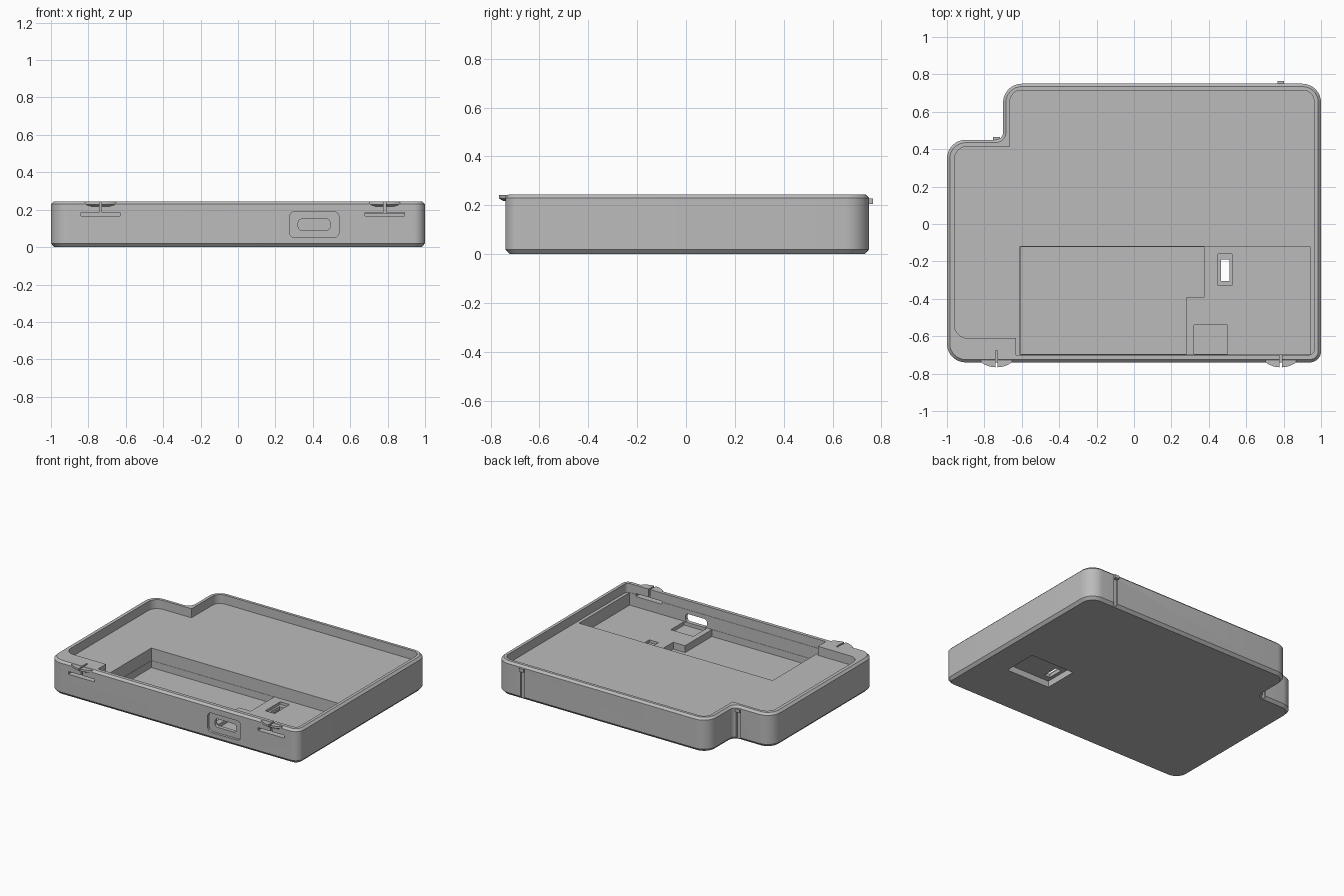
import bpy, bmesh, math
from mathutils import Vector

if "Cube" in bpy.data.objects:
    bpy.data.objects.remove(bpy.data.objects["Cube"])

grey = bpy.data.materials.new("plain grey")
grey.use_nodes = True
grey.diffuse_color = (0.5, 0.5, 0.5, 1)
grey.node_tree.nodes["Principled BSDF"].inputs["Base Color"].default_value = (0.5, 0.5, 0.5, 1)


def outline(corners, inset=0.0, steps=8):
    """Counter-clockwise corners (x, y, radius) to a rounded, inset loop."""
    pts = []
    for i, (x, y, r) in enumerate(corners):
        p = Vector((x, y))
        a = (p - Vector(corners[i - 1][:2])).normalized()
        b = (Vector(corners[(i + 1) % len(corners)][:2]) - p).normalized()
        convex = a.x * b.y - a.y * b.x > 0
        p += inset * (Vector((-a.y, a.x)) + Vector((-b.y, b.x)))
        if r == 0:
            pts.append(p)
            continue
        r += -inset if convex else inset
        centre = p - a * r + b * r
        for k in range(steps + 1):
            t = math.pi / 2 * k / steps
            pts.append(centre + r * (a * math.sin(t) - b * math.cos(t)))
    return pts


def loft(name, rings, axis="z"):
    """Solid through rings given as (loop, height along axis)."""
    bm = bmesh.new()
    loops = []
    for loop, h in rings:
        loops.append([bm.verts.new((p[0], p[1], h) if axis == "z" else (p[0], h, p[1]))
                      for p in loop])
    for lo, hi in zip(loops, loops[1:]):
        for i in range(len(lo)):
            j = (i + 1) % len(lo)
            bm.faces.new((lo[i], lo[j], hi[j], hi[i]))
    bm.faces.new(loops[0])
    bm.faces.new(loops[-1])
    bmesh.ops.recalc_face_normals(bm, faces=bm.faces)
    mesh = bpy.data.meshes.new(name)
    bm.to_mesh(mesh)
    bm.free()
    ob = bpy.data.objects.new(name, mesh)
    bpy.context.collection.objects.link(ob)
    mesh.materials.append(grey)
    return ob


def rect(x0, x1, y0, y1, r=0):
    return outline([(x0, y0, r), (x1, y0, r), (x1, y1, r), (x0, y1, r)])


def activate(ob):
    bpy.ops.object.select_all(action="DESELECT")
    ob.select_set(True)
    bpy.context.view_layer.objects.active = ob


def cut(loop, h0, h1, axis="z"):
    """Remove a prism from the case."""
    cutter = loft("cutter", [(loop, h0), (loop, h1)], axis)
    cutter.hide_render = True
    mod = case.modifiers.new("cut", "BOOLEAN")
    mod.operation = "DIFFERENCE"
    mod.solver = "EXACT"
    mod.object = cutter
    activate(case)
    bpy.ops.object.modifier_apply(modifier=mod.name)
    bpy.data.objects.remove(cutter)


# Case body with chamfered bottom and top edges
shape = [(-1, -.74, .1), (1, -.74, .06), (1, .75, .1), (-.7, .75, .1),
         (-.7, .45, .04), (-1, .45, .1)]
case = loft("case_shell", [(outline(shape, .018), 0), (outline(shape), .02),
                           (outline(shape), .23), (outline(shape, .015), .245)])

# Main tray, leaving a solid pad in the front corner
TOP = .4
cut(outline([(-.96, -.61, .07), (-.63, -.61, 0), (-.63, -.70, 0), (.963, -.70, .03),
             (.963, .715, .06), (-.663, .715, .06), (-.663, .415, 0), (-.96, .415, .07)]),
    .18, TOP)

# Deep pocket with a raised platform on one side
cut(rect(-.61, .94, -.698, -.12), .09, TOP)
cut(outline([(-.608, -.696, 0), (.28, -.696, 0), (.28, -.39, 0), (.375, -.39, 0),
             (.375, -.122, 0), (-.608, -.122, 0)]), .04, TOP)

# Socket bay and its opening in the front wall
cut(rect(.32, .50, -.694, -.54), .065, TOP)
cut(rect(.275, .54, .05, .19, .03), -.8, -.722, "y")
cut(rect(.322, .492, .09, .15, .02), -.8, -.6, "y")

# Switch recess underneath with a stepped slot through the platform
cut(rect(.44, .79, -.35, -.10), -.1, .045)
cut(rect(.45, .525, -.33, -.16), .07, .17)
cut(rect(.465, .51, -.305, -.19), -.1, .2)

# Front snap clips: T-shaped slits and split lens-shaped bumps
for cx, depth, side in ((-.735, -.675, "right"), (.785, -.69, "left")):
    cut(rect(cx - .105, cx + .105, .165, .185), -.8, depth, "y")
    cut(rect(cx - .006, cx + .006, .18, TOP), -.8, depth, "y")
    for s in (-1, 1):
        def half(w, d):
            arc = [(cx + s * (.006 + (w - .006) * k / 8), -.74 - d * (1 - (k / 8) ** 2))
                   for k in range(9)]
            return arc + [(cx + s * w, -.725), (cx + s * .006, -.725)]
        loft(f"{side}_clip_bump_{'a' if s < 0 else 'b'}",
             [(half(.05, .008), .218), (half(.082, .026), .228), (half(.082, .026), .243)])

# Back guide grooves, each with a small tab on top
for cx, wall, side in ((.785, .75, "left"), (-.735, .45, "right")):
    cut(rect(cx - .015, cx + .015, wall - .012, wall + .05), -.1, .205)
    loft(f"{side}_back_tab", [(rect(cx - .018, cx + .018, wall - .013, wall + .015), .205),
                              (rect(cx - .018, cx + .018, wall - .013, wall + .015), .228)])

activate(case)
bpy.ops.object.shade_smooth_by_angle(angle=math.radians(30))
